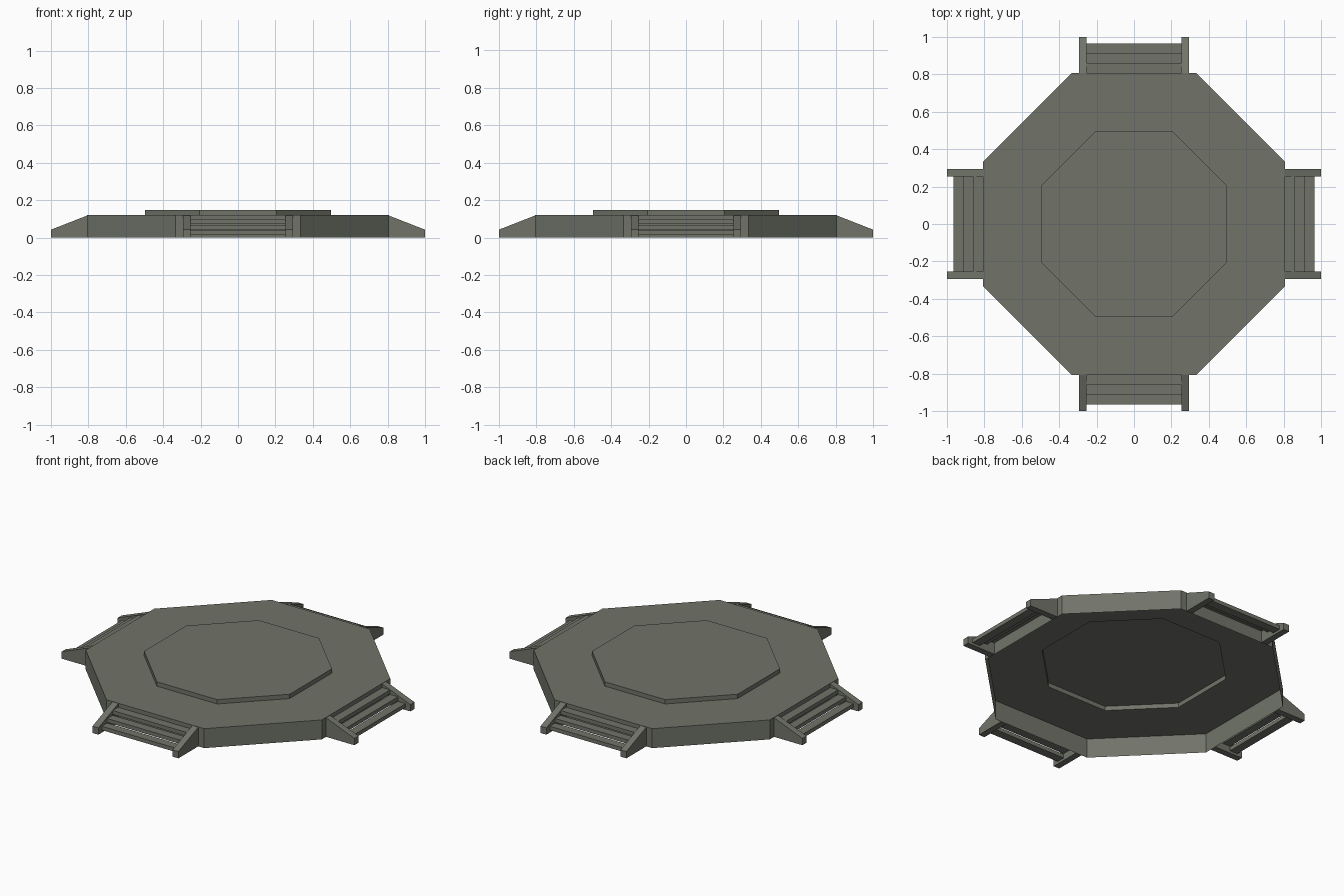
import bpy, bmesh, math
from mathutils import Matrix

if "Cube" in bpy.data.objects:
    bpy.data.objects.remove(bpy.data.objects["Cube"])

stone = bpy.data.materials.new("grey green stone")
stone.diffuse_color = (0.165, 0.175, 0.143, 1)
stone.use_nodes = True
stone.node_tree.nodes["Principled BSDF"].inputs["Base Color"].default_value = stone.diffuse_color


def finish(name, bm):
    mesh = bpy.data.meshes.new(name)
    bm.to_mesh(mesh)
    bm.free()
    mesh.materials.append(stone)
    obj = bpy.data.objects.new(name, mesh)
    bpy.context.collection.objects.link(obj)
    return obj


def octagon(bm, flat, z):
    r = flat / math.cos(math.pi / 8)
    return [bm.verts.new((r * math.cos((i + 0.5) * math.pi / 4),
                          r * math.sin((i + 0.5) * math.pi / 4), z)) for i in range(8)]


def bridge(bm, lower, upper):
    for i in range(8):
        j = (i + 1) % 8
        bm.faces.new((lower[i], lower[j], upper[j], upper[i]))


def prism(bm, profile, x0, x1):
    # closed solid: a (distance, z) profile swept across x
    a = [bm.verts.new((x0, -d, z)) for d, z in profile]
    b = [bm.verts.new((x1, -d, z)) for d, z in profile]
    n = len(profile)
    bm.faces.new(a)
    bm.faces.new(b[::-1])
    for i in range(n):
        j = (i + 1) % n
        bm.faces.new((a[i], b[i], b[j], a[j]))


# Octagonal platform: hollow shell, open underneath, with a raised centre
bm = bmesh.new()
rings = [octagon(bm, f, z) for f, z in
         ((0.806, 0), (0.806, 0.12), (0.497, 0.12), (0.497, 0.147))]
for lower, upper in zip(rings, rings[1:]):
    bridge(bm, lower, upper)
bm.faces.new(rings[-1])
finish("platform", bm)

# Four stairways, one on each main side
for k, side in enumerate(("front", "right", "back", "left")):
    turn = Matrix.Rotation(k * math.pi / 2, 4, 'Z')

    # sloping side walls
    bm = bmesh.new()
    wall = [(0.806, 0), (1.0, 0), (1.0, 0.042), (0.806, 0.118)]
    for s in (-1, 1):
        x0, x1 = sorted((s * 0.253, s * 0.293))
        prism(bm, wall, x0, x1)
    bmesh.ops.recalc_face_normals(bm, faces=bm.faces)
    bm.transform(turn)
    finish(side + "_stair_walls", bm)

    # step slabs
    bm = bmesh.new()
    for d, top in ((0.913, 0.039), (0.861, 0.067), (0.808, 0.096)):
        prism(bm, [(d, top - 0.024), (d + 0.053, top - 0.024),
                   (d + 0.053, top), (d, top)], -0.253, 0.253)
    bmesh.ops.recalc_face_normals(bm, faces=bm.faces)
    bm.transform(turn)
    finish(side + "_steps", bm)
